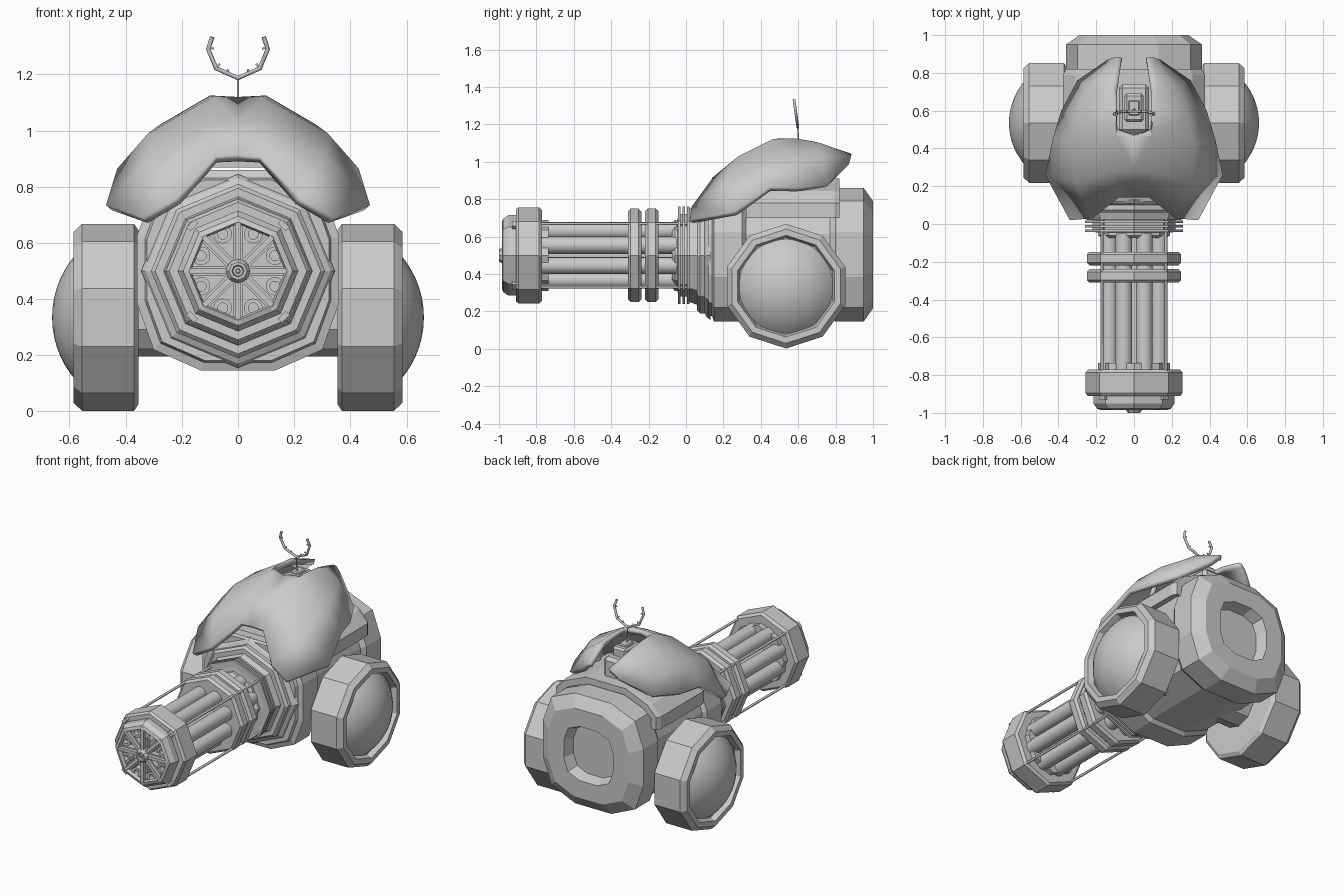
import bpy, bmesh, math
from mathutils import Vector, Matrix

if "Cube" in bpy.data.objects:
    bpy.data.objects.remove(bpy.data.objects["Cube"])

ZB = 0.5  # barrel axis height


def finish(name, bm, smooth=None):
    bmesh.ops.remove_doubles(bm, verts=bm.verts, dist=1e-5)
    bmesh.ops.recalc_face_normals(bm, faces=bm.faces)
    me = bpy.data.meshes.new(name)
    bm.to_mesh(me)
    bm.free()
    ob = bpy.data.objects.new(name, me)
    bpy.context.collection.objects.link(ob)
    if smooth:
        bpy.ops.object.select_all(action='DESELECT')
        ob.select_set(True)
        bpy.context.view_layer.objects.active = ob
        bpy.ops.object.shade_smooth_by_angle(angle=math.radians(smooth))
    return ob


def skin(bm, rings, closed=False):
    """Bridge equal-sized loops of points with quads."""
    vs = [[bm.verts.new(p) for p in r] for r in rings]
    n = len(vs[0])
    pairs = list(zip(vs, vs[1:])) + ([(vs[-1], vs[0])] if closed else [])
    for a, b in pairs:
        for k in range(n):
            bm.faces.new((a[k], a[(k + 1) % n], b[(k + 1) % n], b[k]))


def lathe(name, prof, n=8, loc=(0, 0, ZB), axis='Y', closed=False, smooth=None):
    """Revolve (radius, offset) pairs about the X or Y axis."""
    rings = []
    for r, t in prof:
        ring = []
        for k in range(n):
            a = 2 * math.pi * k / n
            u, v = r * math.sin(a), r * math.cos(a)
            p = (u, t, v) if axis == 'Y' else (t, u, v)
            ring.append(Vector(p) + Vector(loc))
        rings.append(ring)
    bm = bmesh.new()
    skin(bm, rings, closed)
    bmesh.ops.dissolve_degenerate(bm, edges=bm.edges, dist=1e-6)
    return finish(name, bm, smooth)


def box(name, c, size, rot=0, bevel=0.0):
    """Box, spun about the barrel direction."""
    bm = bmesh.new()
    bmesh.ops.create_cube(bm, size=1, matrix=Matrix.Translation(c)
                          @ Matrix.Rotation(rot, 4, 'Y') @ Matrix.Diagonal((*size, 1)))
    if bevel:
        bmesh.ops.bevel(bm, geom=bm.edges[:], offset=bevel, segments=1, affect='EDGES')
    return finish(name, bm)


def tube(name, paths, r, res=1):
    cu = bpy.data.curves.new(name, 'CURVE')
    cu.dimensions = '3D'
    cu.bevel_depth, cu.bevel_resolution, cu.use_fill_caps = r, res, True
    for pts in paths:
        s = cu.splines.new('POLY')
        s.points.add(len(pts) - 1)
        for p, q in zip(s.points, pts):
            p.co = (*q, 1)
    ob = bpy.data.objects.new(name, cu)
    bpy.context.collection.objects.link(ob)
    return ob


# Main hull: 12-sided rounded-square outline lofted along y, with rear recess
half = [(0.13, -0.36), (0.30, -0.285), (0.36, -0.12), (0.36, 0.12), (0.30, 0.285), (0.13, 0.355)]
outline = half + [(-x, z) for x, z in reversed(half)]
stations = [(0, .12), (.9, .12), (.92, .14), (1, .15), (1, .30), (.94, .32), (.94, .77), (1, .80),
            (1, .95), (.8, 1), (.49, 1), (.43, .93), (0, .93)]
bm = bmesh.new()
skin(bm, [[(x * s, y, .505 + z * s) for x, z in outline] for s, y in stations])
finish("hull", bm)

# Saddle arch over the hull
arch = [(.375, .70), (.375, .78), (.31, .845), (.15, .91)]
arch = arch + [(-x, z) for x, z in reversed(arch)]
inner = [(x * .9, .70 + (z - .70) * .8) for x, z in reversed(arch)]
bm = bmesh.new()
skin(bm, [[(x * s, y, z) for x, z in arch + inner] for s, y in
          ((.94, .32), (1, .36), (1, .79), (.96, .82))])
for y in (.32, .82):
    s = .94 if y < .5 else .96
    for k in range(7):
        q = [arch[k], arch[k + 1], inner[6 - k], inner[7 - k]]
        bm.faces.new([bm.verts.new((x * s, y, z)) for x, z in q])
finish("saddle", bm)

# Stepped octagonal collar at the hull front
lathe("front_collar", [(0, .02), (.25, .02), (.265, .06), (.295, .06), (.31, .075), (.31, .10),
                       (.33, .11), (.345, .13), (0, .14)])
# Thin flange stack behind the barrels
prof = [(0, -.075), (.17, -.075), (.19, -.06), (.19, -.045)]
for y in (-.042, -.018, .006):
    prof += [(.22, y), (.26, y), (.26, y + .012), (.22, y + .012)]
lathe("flanges", prof + [(.22, .04), (0, .04)])

# Clamp rings around the barrel bundle
for i, y in enumerate((-.275, -.183)):
    d = .036
    lathe(f"clamp_ring_{i}", [(0, y - d), (.235, y - d), (.25, y - d + .015),
                              (.25, y + d - .015), (.235, y + d), (0, y + d)])

# Muzzle housing, nose frame and hub
lathe("muzzle_housing", [(.20, -.91), (.245, -.91), (.257, -.895), (.257, -.785),
                         (.242, -.77), (.19, -.77), (.19, -.735), (0, -.735),
                         (0, -.925), (.2, -.925)], closed=True)
lathe("nose_frame", [(.215, -.90), (.215, -.95), (.195, -.978), (.175, -.985),
                     (.168, -.965), (.18, -.90)], closed=True)
lathe("nose_hub", [(0, -.92), (.045, -.92), (.045, -.98), (.032, -1), (.022, -1),
                   (.018, -.985), (.009, -.985), (.007, -.995), (0, -.995)], 8)
lathe("core_shaft", [(0, -.9), (.06, -.9), (.06, 0), (0, 0)], 12, smooth=40)

# Eight barrels with bored tips, and eight spokes between them
for k in range(8):
    a = math.pi * (k + .5) / 4
    p = (.142 * math.sin(a), 0, ZB + .142 * math.cos(a))
    lathe(f"barrel_{k}", [(0, -.05), (.046, -.05), (.046, -.92), (.033, -.925), (.033, -.965),
                          (.018, -.965), (.018, -.93), (0, -.93)], 14, p, smooth=40)
    a = math.pi * k / 4
    box(f"spoke_{k}", (.11 * math.sin(a), -.95, ZB + .11 * math.cos(a)),
        (.02, .065, .15), a)
    box(f"spoke_base_{k}", (.11 * math.sin(a), -.935, ZB + .11 * math.cos(a)),
        (.036, .05, .15), a)

# Four tie rods with end clips
q = .24 * math.sqrt(.5)
corners = [(sx * q, ZB + sz * q) for sx in (1, -1) for sz in (1, -1)]
tube("tie_rods", [[(x, -.89, z), (x, .03, z)] for x, z in corners], .008)
for i, (x, z) in enumerate(corners):
    box(f"rod_clip_{i}", (x * .96, -.915, ZB + (z - ZB) * .96), (.04, .03, .02),
        math.atan2(x, z - ZB))

# Wheels: decagonal rims with smooth domes
for side, s in (("right", 1), ("left", -1)):
    c = (0, .535, .335)
    lathe(f"{side}_wheel", [(r, s * x) for r, x in (
        (0, .355), (.31, .355), (.333, .37), (.333, .555), (.305, .585), (.272, .585),
        (.26, .55), (0, .55))], 10, c, 'X')
    R, h = .34, .115
    dome = []
    for i in range(9):
        t = math.acos(1 - h / R) * (1 - i / 8)
        dome.append((R * math.sin(t), s * (.662 - R + R * math.cos(t))))
    lathe(f"{side}_dome", dome, 30, c, 'X', smooth=40)
    lathe(f"{side}_axle", [(0, s * .2), (.14, s * .2), (.14, s * .36), (0, s * .36)], 10, c, 'X')

# Armour cape: half grid front-to-back, mirrored and thickened
rows = [
    [(0, .14, .915), (.08, .14, .91), (.22, .03, .76), (.34, .02, .69)],
    [(0, .28, 1.03), (.10, .28, 1.03), (.31, .22, .915), (.47, .26, .735)],
    [(0, .46, 1.12), (.09, .46, 1.12), (.32, .42, .99), (.43, .45, .865)],
    [(.095, .50, 1.125), (.10, .59, 1.125), (.28, .58, 1.02), (.385, .60, .86)],
    [(.09, .70, 1.105), (.12, .72, 1.10), (.22, .72, 1.03), (.30, .76, .88)],
    [(.065, .88, 1.045), (.085, .885, 1.04), (.11, .88, 1.02), (.14, .87, .985)],
]
bm = bmesh.new()
g = [[bm.verts.new(p) for p in r] for r in rows]
for a, b in zip(g, g[1:]):
    for k in range(3):
        bm.faces.new((a[k], a[k + 1], b[k + 1], b[k]))
bmesh.ops.mirror(bm, geom=bm.verts[:] + bm.edges[:] + bm.faces[:], axis='X', merge_dist=1e-4)
cape = finish("armour_cape", bm, 45)
up = sum(p.normal.z for p in cape.data.polygons) > 0
m = cape.modifiers.new("thickness", 'SOLIDIFY')
m.thickness, m.offset = .032, (-1 if up else 1)

# Sensor pedestal in the cape slot
box("pedestal", (0, .61, .95), (.16, .26, .16), bevel=.02)
box("sensor_box", (0, .615, 1.04), (.10, .15, .09), bevel=.012)
box("sensor_cap", (0, .615, 1.085), (.06, .08, .02), bevel=.006)
tube("cape_struts", [[(s * .3, .5, .8), (s * .24, .5, 1.0)] for s in (1, -1)], .015)

# Antenna mast and forked loop with inward prongs
tube("mast", [[(0, .605, 1.07), (0, .597, 1.19)]], .004)
tube("mast_base", [[(0, .606, 1.08), (0, .603, 1.12)]], .007)


def tilt(x, z):
    return (x, .598 - (z - 1.185) * .14, z)


fork = [(.092, 1.333), (.106, 1.29), (.078, 1.222), (0, 1.187)]
tube("fork", [[tilt(x, z) for x, z in fork + [(-x, z) for x, z in reversed(fork[:-1])]]], .008)
tube("fork_prongs", [[tilt(s * x, z), tilt(s * u, w)] for s in (1, -1) for x, z, u, w in
                     ((.104, 1.295, .086, 1.292), (.078, 1.224, .064, 1.238),
                      (.04, 1.205, .034, 1.217))], .004)
